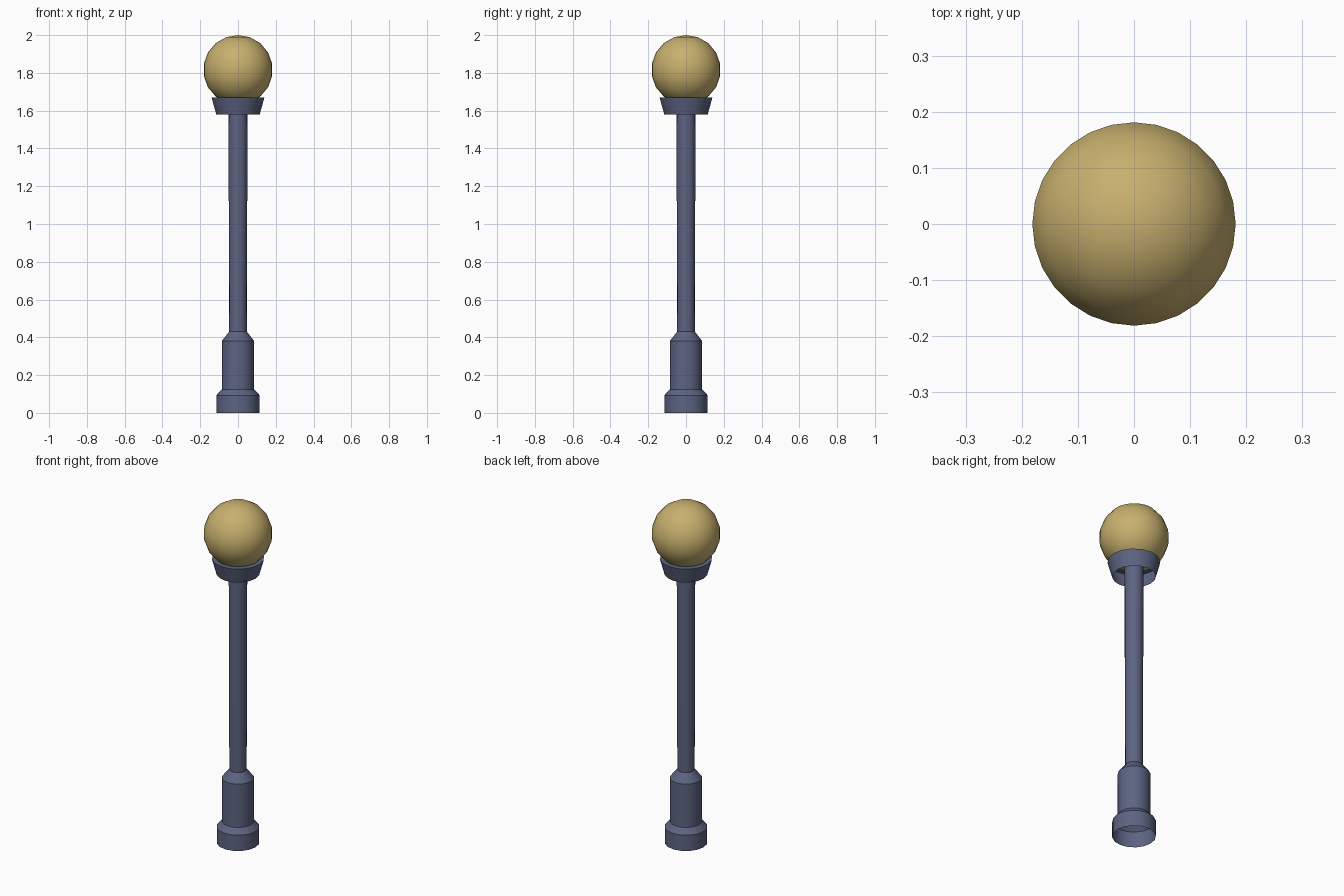
import bpy
import bmesh
import math

default = bpy.data.objects.get("Cube")
if default:
    bpy.data.objects.remove(default, do_unlink=True)


def make_material(name, rgb):
    mat = bpy.data.materials.new(name)
    mat.use_nodes = True
    colour = (*rgb, 1.0)
    mat.diffuse_color = colour
    bsdf = mat.node_tree.nodes["Principled BSDF"]
    bsdf.inputs["Base Color"].default_value = colour
    bsdf.inputs["Roughness"].default_value = 0.8
    return mat


def finish(name, bm, mat):
    mesh = bpy.data.meshes.new(name)
    bm.to_mesh(mesh)
    bm.free()
    mesh.materials.append(mat)
    obj = bpy.data.objects.new(name, mesh)
    bpy.context.collection.objects.link(obj)
    bpy.ops.object.select_all(action='DESELECT')
    obj.select_set(True)
    bpy.context.view_layer.objects.active = obj
    bpy.ops.object.shade_smooth_by_angle(angle=math.radians(35))
    return obj


def lathe(name, profile, mat, sides=16, cap_top=False):
    """Turn a (radius, height) profile around z, open at the bottom."""
    bm = bmesh.new()
    rings = []
    for r, z in profile:
        ring = []
        for i in range(sides):
            a = math.tau * i / sides
            ring.append(bm.verts.new((r * math.cos(a), r * math.sin(a), z)))
        rings.append(ring)
    for low, high in zip(rings, rings[1:]):
        for i in range(sides):
            j = (i + 1) % sides
            bm.faces.new((low[i], low[j], high[j], high[i]))
    if cap_top:
        bm.faces.new(rings[-1])
    return finish(name, bm, mat)


metal = make_material("slate blue metal", (0.107, 0.127, 0.22))
glow = make_material("warm gold glass", (0.57, 0.43, 0.155))

# Stepped hollow base, tapering into the pole
lathe("base", [(0.115, 0), (0.115, 0.093), (0.086, 0.125),
               (0.086, 0.38), (0.047, 0.43)], metal)

# Slender pole
lathe("pole", [(0.047, 0.43), (0.0505, 1.66)], metal)

# Flared holder, open below and closed on top
lathe("lamp_holder", [(0.115, 1.58), (0.14, 1.67)], metal, cap_top=True)

# Round lamp globe
bm = bmesh.new()
bmesh.ops.create_uvsphere(bm, u_segments=28, v_segments=9, radius=0.184)
bmesh.ops.translate(bm, verts=bm.verts, vec=(0, 0, 1.816))
finish("lamp_globe", bm, glow)
